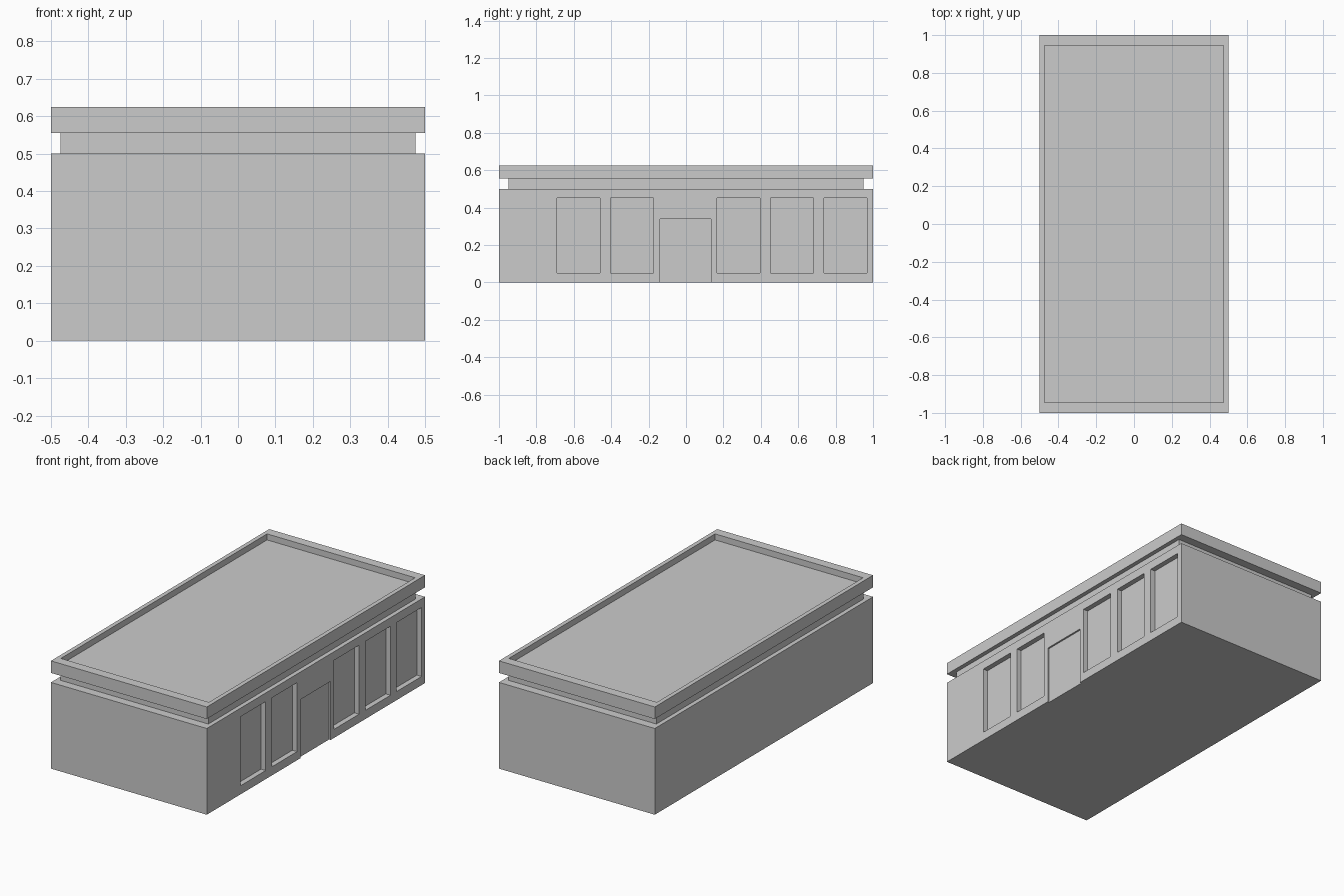
import bpy
import bmesh
from mathutils import Matrix, Vector

if "Cube" in bpy.data.objects:
    bpy.data.objects.remove(bpy.data.objects["Cube"])


def add_box(bm, lo, hi):
    lo, hi = Vector(lo), Vector(hi)
    mat = Matrix.Translation((lo + hi) / 2) @ Matrix.Diagonal((*(hi - lo), 1))
    return bmesh.ops.create_cube(bm, size=1, matrix=mat)["verts"]


def finish(bm, name):
    mesh = bpy.data.meshes.new(name)
    bm.to_mesh(mesh)
    bm.free()
    obj = bpy.data.objects.new(name, mesh)
    bpy.context.collection.objects.link(obj)
    return obj


# Main building block
bm = bmesh.new()
add_box(bm, (-0.5, -1, 0), (0.5, 1, 0.5))
body = finish(bm, "building_body")

# Window and door recesses on the +x side
WINDOW_W, WINDOW_DEPTH, DOOR_DEPTH = 0.23, 0.03, 0.01
bm = bmesh.new()
for y in (-0.69, -0.403, 0.165, 0.453, 0.738):
    add_box(bm, (0.5 - WINDOW_DEPTH, y, 0.05), (0.6, y + WINDOW_W, 0.45))
add_box(bm, (0.5 - DOOR_DEPTH, -0.14, -0.1), (0.6, 0.135, 0.34))
cutter = finish(bm, "opening_cutter")
cutter.hide_render = True
cutter.display_type = 'WIRE'

mod = body.modifiers.new("openings", 'BOOLEAN')
mod.operation = 'DIFFERENCE'
mod.solver = 'EXACT'
mod.object = cutter
bpy.context.view_layer.objects.active = body
bpy.ops.object.modifier_apply(modifier=mod.name)
bpy.data.objects.remove(cutter)

# Recessed band between walls and roof
bm = bmesh.new()
add_box(bm, (-0.475, -0.95, 0.5), (0.475, 0.95, 0.555))
finish(bm, "roof_neck")

# Roof slab with a sunken top and raised parapet
bm = bmesh.new()
add_box(bm, (-0.5, -1, 0.555), (0.5, 1, 0.625))
bm.normal_update()
top = max(bm.faces, key=lambda f: f.calc_center_median().z)
inner = bmesh.ops.extrude_discrete_faces(bm, faces=[top])["faces"][0]
for v in inner.verts:
    v.co.x *= 0.95
    v.co.y *= 0.945
floor = bmesh.ops.extrude_discrete_faces(bm, faces=[inner])["faces"][0]
for v in floor.verts:
    v.co.z -= 0.035
bmesh.ops.recalc_face_normals(bm, faces=bm.faces)
finish(bm, "roof_slab")
